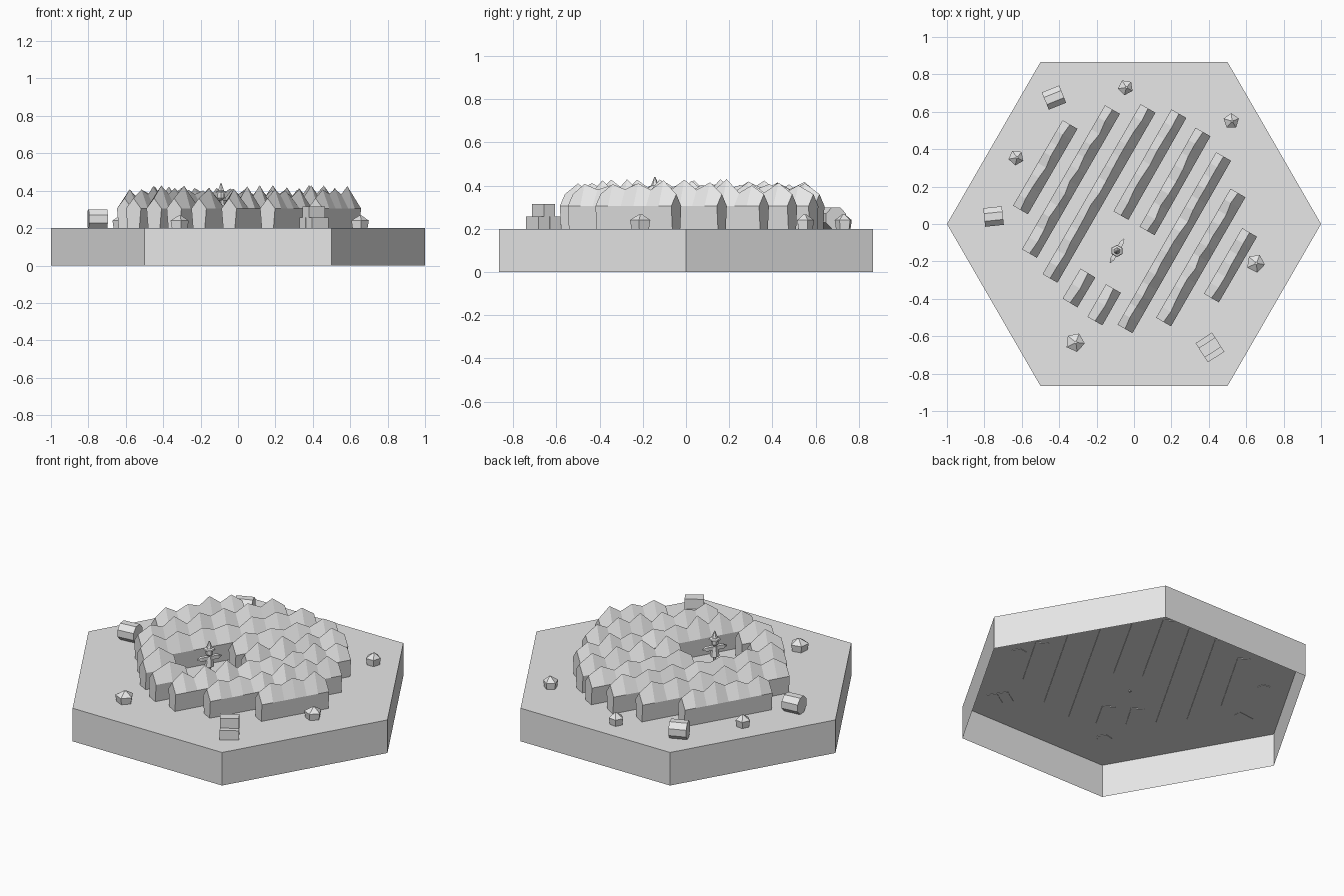
import bpy, bmesh, math, random
from mathutils import Vector, Matrix

if "Cube" in bpy.data.objects:
    bpy.data.objects.remove(bpy.data.objects["Cube"])

random.seed(4)
grey = bpy.data.materials.new("plain_grey")
grey.diffuse_color = (0.8, 0.8, 0.8, 1)
grey.use_nodes = True
grey.node_tree.nodes["Principled BSDF"].inputs["Base Color"].default_value = grey.diffuse_color
TOP = 0.2


def finish(name, bm):
    bmesh.ops.recalc_face_normals(bm, faces=bm.faces)
    mesh = bpy.data.meshes.new(name)
    bm.to_mesh(mesh)
    bm.free()
    mesh.materials.append(grey)
    obj = bpy.data.objects.new(name, mesh)
    bpy.context.collection.objects.link(obj)
    return obj


def loft(bm, rings, cap_start=True, cap_end=True):
    """Skin a list of point rings of equal length."""
    vs = [[bm.verts.new(p) for p in ring] for ring in rings]
    n = len(vs[0])
    for a, b in zip(vs, vs[1:]):
        for i in range(n):
            j = (i + 1) % n
            bm.faces.new((a[i], a[j], b[j], b[i]))
    if cap_start:
        bm.faces.new(vs[0])
    if cap_end:
        bm.faces.new(vs[-1])


def circle(cx, cy, z, r, n, turn=0.0):
    return [(cx + r * math.cos(turn + math.tau * i / n),
             cy + r * math.sin(turn + math.tau * i / n), z) for i in range(n)]


def box(bm, center, size, angle):
    m = (Matrix.Translation(center) @ Matrix.Rotation(angle, 4, 'Z')
         @ Matrix.Diagonal((*size, 1)))
    bmesh.ops.create_cube(bm, size=1, matrix=m)


# Hexagonal ground slab, open underneath
bm = bmesh.new()
loft(bm, [circle(0, 0, 0, 1, 6), circle(0, 0, TOP, 1, 6)], cap_start=False)
slab = finish("ground_tile", bm)
# the shell has an open base, so make sure its top faces up
if max(slab.data.polygons, key=lambda p: p.center.z).normal.z < 0:
    slab.data.flip_normals()

# Crop rows: start and end of each centre line
rows = [
    ((-0.607, 0.075), (-0.342, 0.532)),
    ((-0.559, -0.158), (-0.115, 0.612)),
    ((-0.449, -0.291), (0.075, 0.618)),
    ((-0.070, 0.045), (0.240, 0.590)),
    ((-0.342, -0.422), (-0.246, -0.262)),
    ((0.070, -0.037), (0.369, 0.492)),
    ((-0.209, -0.519), (-0.110, -0.345)),
    ((-0.048, -0.561), (0.479, 0.361)),
    ((0.158, -0.524), (0.556, 0.166)),
    ((0.414, -0.396), (0.618, -0.045)),
]
for k, (a, b) in enumerate(rows):
    a, b = Vector(a), Vector(b)
    length = (b - a).length
    along = (b - a) / length
    side = Vector((along.y, -along.x))
    steps = max(2, 2 * round(length / 0.14))
    rings = []
    for i in range(steps + 1):
        c = a + (b - a) * (i / steps)
        if i in (0, steps):
            ridge, sway = 0.36, 0.0
        else:
            ridge = random.uniform(0.4, 0.43) if i % 2 else random.uniform(0.36, 0.385)
            sway = random.uniform(-0.008, 0.008)
        profile = [(-0.036, TOP - 0.004), (-0.046, 0.305), (sway, ridge),
                   (0.046, 0.305), (0.036, TOP - 0.004)]
        rings.append([(*(c + side * s), z) for s, z in profile])
    bm = bmesh.new()
    loft(bm, rings)
    finish(f"crop_row_{k + 1}", bm)

# Round bales lying on their sides
for k, (x, y, deg) in enumerate([(-0.428, 0.676, 22), (-0.751, 0.04, 6)]):
    bm = bmesh.new()
    m = (Matrix.Translation((x, y, TOP + 0.049))
         @ Matrix.Rotation(math.radians(deg), 4, 'Z')
         @ Matrix.Rotation(math.pi / 2, 4, 'Y')
         @ Matrix.Rotation(math.pi / 8, 4, 'Z'))
    bmesh.ops.create_cone(bm, cap_ends=True, segments=8, radius1=0.054,
                          radius2=0.054, depth=0.1, matrix=m)
    finish(f"round_bale_{k + 1}", bm)

# Stack of three square bales
ang = math.radians(33)
across = Vector((-math.sin(ang), math.cos(ang), 0))
base = Vector((0.406, -0.66, 0))
for k, (s, z) in enumerate([(-0.031, 0.227), (0.031, 0.227), (0, 0.286)]):
    bm = bmesh.new()
    box(bm, base + across * s + Vector((0, 0, z)), (0.105, 0.06, 0.059), ang)
    finish(f"square_bale_{k + 1}", bm)

# Faceted stones
stones = [(-0.045, 0.73, 0.042), (-0.63, 0.355, 0.042), (0.52, 0.55, 0.043),
          (0.65, -0.21, 0.05), (-0.315, -0.633, 0.052)]
for k, (x, y, r) in enumerate(stones):
    bm = bmesh.new()
    t = random.uniform(0, 1.2)
    loft(bm, [circle(x, y, TOP - 0.003, r * 0.85, 5, t),
              circle(x, y, TOP + 0.04, r, 5, t),
              circle(x + 0.004, y, TOP + 0.067, r * 0.15, 5, t)])
    finish(f"stone_{k + 1}", bm)

# Scarecrow: pole, body, head and hat as turned rings
X, Y = -0.091, -0.144
parts = {
    "scarecrow_pole": [(0.195, 0.008), (0.32, 0.008)],
    "scarecrow_body": [(0.29, 0.027), (0.35, 0.017)],
    "scarecrow_head": [(0.35, 0.01), (0.362, 0.02), (0.385, 0.02), (0.395, 0.012)],
    "scarecrow_hat": [(0.388, 0.033), (0.396, 0.03), (0.4, 0.018), (0.44, 0.003)],
}
for name, rings in parts.items():
    bm = bmesh.new()
    loft(bm, [circle(X, Y, z, r, 6, 0.5) for z, r in rings])
    finish(name, bm)

# Scarecrow arms, tapering to the hands
d = Vector((0.5, 0.866, 0))
s = Vector((0.866, -0.5, 0))
bm = bmesh.new()
rings = []
for t, w in [(-0.075, 0.002), (-0.05, 0.011), (0.05, 0.011), (0.075, 0.002)]:
    c = Vector((X, Y, 0.34)) + d * t
    up = Vector((0, 0, w))
    rings.append([c + s * w + up, c - s * w + up, c - s * w - up, c + s * w - up])
loft(bm, rings)
finish("scarecrow_arms", bm)
